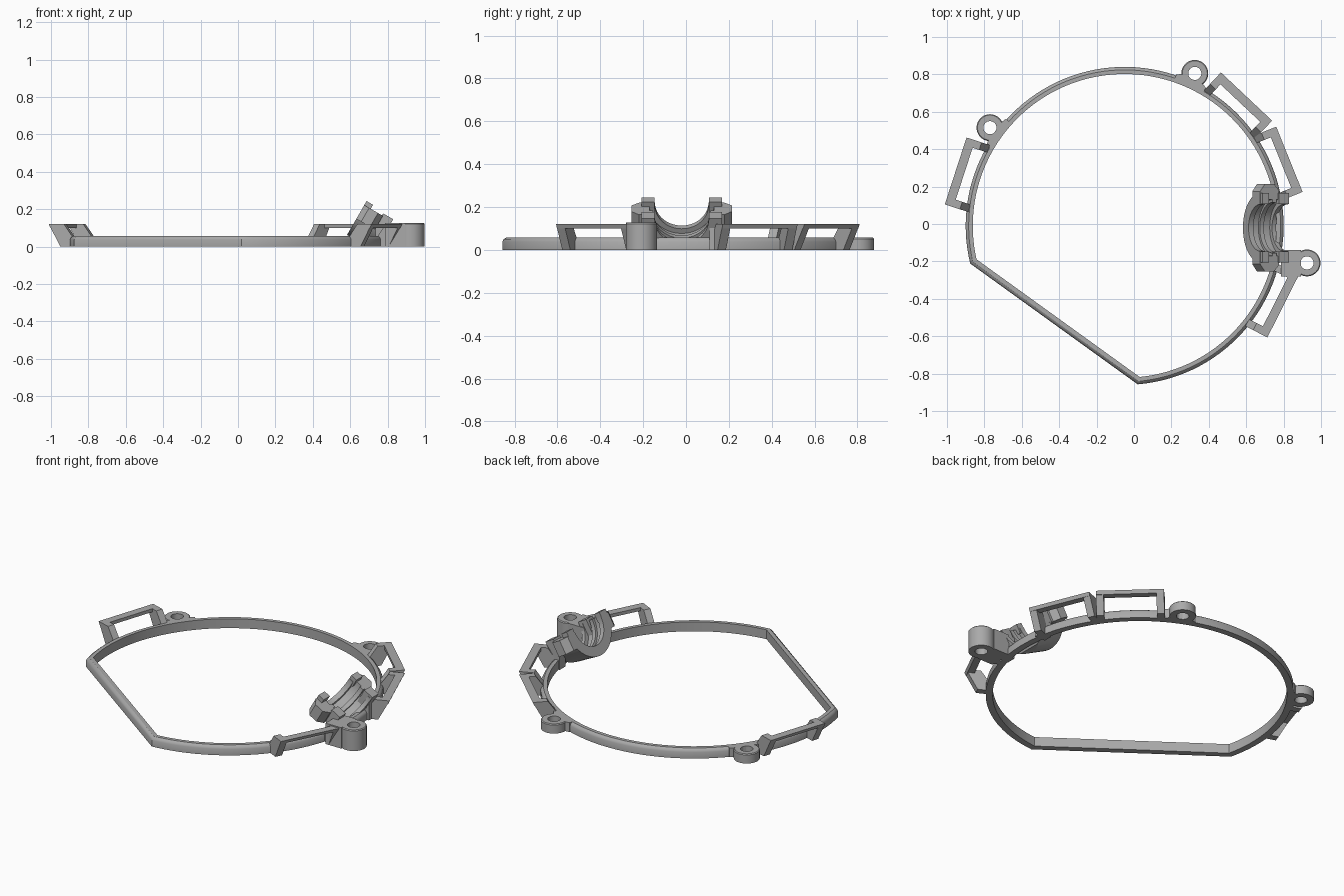
import bpy, bmesh
from math import sin, cos, pi, radians, atan2, hypot
from mathutils import Vector, Matrix

cube = bpy.data.objects.get("Cube")
if cube:
    bpy.data.objects.remove(cube, do_unlink=True)

grey = bpy.data.materials.new("plain grey")
grey.use_nodes = True
grey.diffuse_color = (0.4, 0.4, 0.4, 1)
grey.node_tree.nodes["Principled BSDF"].inputs["Base Color"].default_value = (0.4, 0.4, 0.4, 1)

CENTRE = Vector((-0.05, -0.01, 0))
R = 0.85
HEIGHT = 0.057


def loft(name, sections, closed=False, matrix=None, floor=False):
    """Skin a row of matching section loops, capping the ends if it is open."""
    bm = bmesh.new()
    rows = [[bm.verts.new(p) for p in s] for s in sections]
    n = len(rows[0])
    pairs = list(zip(rows, rows[1:]))
    if closed:
        pairs.append((rows[-1], rows[0]))
    else:
        bm.faces.new(rows[0])
        bm.faces.new(rows[-1])
    for a, b in pairs:
        for i in range(n):
            j = (i + 1) % n
            bm.faces.new((a[i], a[j], b[j], b[i]))
    if matrix:
        bm.transform(matrix)
    if floor:
        geom = bm.verts[:] + bm.edges[:] + bm.faces[:]
        bmesh.ops.bisect_plane(bm, geom=geom, plane_co=(0, 0, 0), plane_no=(0, 0, -1), clear_outer=True)
        bmesh.ops.holes_fill(bm, edges=[e for e in bm.edges if e.is_boundary], sides=0)
    bmesh.ops.recalc_face_normals(bm, faces=bm.faces)
    mesh = bpy.data.meshes.new(name)
    bm.to_mesh(mesh)
    bm.free()
    mesh.materials.append(grey)
    obj = bpy.data.objects.new(name, mesh)
    bpy.context.collection.objects.link(obj)
    bpy.ops.object.select_all(action='DESELECT')
    obj.select_set(True)
    bpy.context.view_layer.objects.active = obj
    bpy.ops.object.shade_smooth_by_angle(angle=radians(30))
    return obj


def box(name, x, y, z, matrix=None, floor=False):
    return loft(name, [[(x[0], v, z[0]), (x[1], v, z[0]), (x[1], v, z[1]), (x[0], v, z[1])] for v in y],
                matrix=matrix, floor=floor)


def radial(angle):
    """Frame at the ring centre whose x axis points outward along an angle."""
    return Matrix.Translation(CENTRE) @ Matrix.Rotation(angle, 4, 'Z')


def eyelet(name, x, y, height):
    profile = [(0.035, 0), (0.072, 0), (0.072, height - 0.005), (0.067, height), (0.035, height)]
    turns = [2 * pi * i / 40 for i in range(40)]
    loft(name, [[(x + r * cos(a), y + r * sin(a), z) for r, z in profile] for a in turns], closed=True)


# Ring: an arc closed by a straight chord, swept with a mitred section
start, end = radians(-85.3), radians(193.7)
steps = 96
path = [CENTRE + R * Vector((cos(a), sin(a), 0))
        for a in (start + (end - start) * i / steps for i in range(steps + 1))]
section = [(0, 0), (0, 0.038), (0.006, 0.05), (0.016, HEIGHT), (0.038, HEIGHT), (0.038, 0)]
rings = []
for i, p in enumerate(path):
    before = (p - path[i - 1]).normalized()
    after = (path[(i + 1) % len(path)] - p).normalized()
    n1, n2 = Vector((-before.y, before.x, 0)), Vector((-after.y, after.x, 0))
    mitre = (n1 + n2) / (1 + n1.dot(n2))
    rings.append([p + mitre * d + Vector((0, 0, z)) for d, z in section])
loft("ring", rings, closed=True)

# Low screw eyelets and their webs
for label, x, y in (("back", 0.325, 0.805), ("right", -0.77, 0.515)):
    eyelet(label + "_eyelet", x, y, HEIGHT)
    dx, dy = x - CENTRE.x, y - CENTRE.y
    dist = hypot(dx, dy)
    frame = radial(atan2(dy, dx))
    web = [(R - 0.025, -0.085), (R + 0.0, -0.088), (dist - 0.034, -0.066),
           (dist - 0.034, 0.066), (R + 0.0, 0.088), (R - 0.025, 0.085)]
    loft(label + "_eyelet_web", [[(u, v, z) for u, v in web] for z in (0, HEIGHT)], matrix=frame)

# Tall screw eyelet with its block
eyelet("tall_eyelet", 0.925, -0.208, 0.127)
box("tall_eyelet_block", (0.785, 0.892), (-0.28, -0.138), (0, 0.127))

# Strap loops: a raised bar on two sloping arms
arm = [(0.815, 0), (0.885, 0), (0.95, 0.12), (0.865, 0.12), (0.815, 0.05)]
bar = [(0.902, 0.1), (0.941, 0.1), (0.95, 0.12), (0.902, 0.12)]
for label, angle in (("right", 162), ("back", 46.7), ("left", 22), ("front", -26.8)):
    frame = radial(radians(angle))
    half = 0.188
    loft(label + "_loop_bar", [[(u, v, z) for u, z in bar] for v in (-half, half)], matrix=frame)
    for side in (-1, 1):
        loft(f"{label}_loop_arm_{'a' if side < 0 else 'b'}",
             [[(u, side * v, z) for u, z in arm] for v in (half - 0.042, half)], matrix=frame)

# Tilted half-round cradle with stepped bore; local x = axis, z = opening
cradle = Matrix.Translation((0.675, -0.02, 0.222)) @ Matrix.Rotation(radians(30), 4, 'Y')
shell = [(0, 0.125), (0.03, 0.125), (0.03, 0.15), (0.075, 0.15), (0.075, 0.135), (0.1, 0.135),
         (0.1, 0.15), (0.145, 0.15), (0.145, 0.125), (0.17, 0.125), (0.17, 0.175), (0, 0.185)]
turns = [pi + pi * i / 32 for i in range(33)]
loft("cradle_shell", [[(t, r * cos(a), r * sin(a)) for t, r in shell] for a in turns],
     matrix=cradle, floor=True)

# Cradle ears, upright tabs and feet, mirrored about the cradle axis
ear = [(0, 0.15), (0, 0.195), (0.03, 0.235), (0.085, 0.235), (0.115, 0.2), (0.115, 0.15)]
for label, side in (("front", -1), ("back", 1)):
    loft(label + "_cradle_ear", [[(t, side * v, z) for t, v in ear] for z in (-0.085, 0)], matrix=cradle)
    box(label + "_cradle_tab", (0, 0.04), (side * 0.128, side * 0.187), (-0.03, 0.025), matrix=cradle)
    box(label + "_cradle_end_tab", (0.11, 0.172), (side * 0.127, side * 0.187), (-0.08, 0.012), matrix=cradle)
    box(label + "_cradle_foot", (0.735, 0.805), (-0.02 + side * 0.13, -0.02 + side * 0.185), (0, 0.13))
